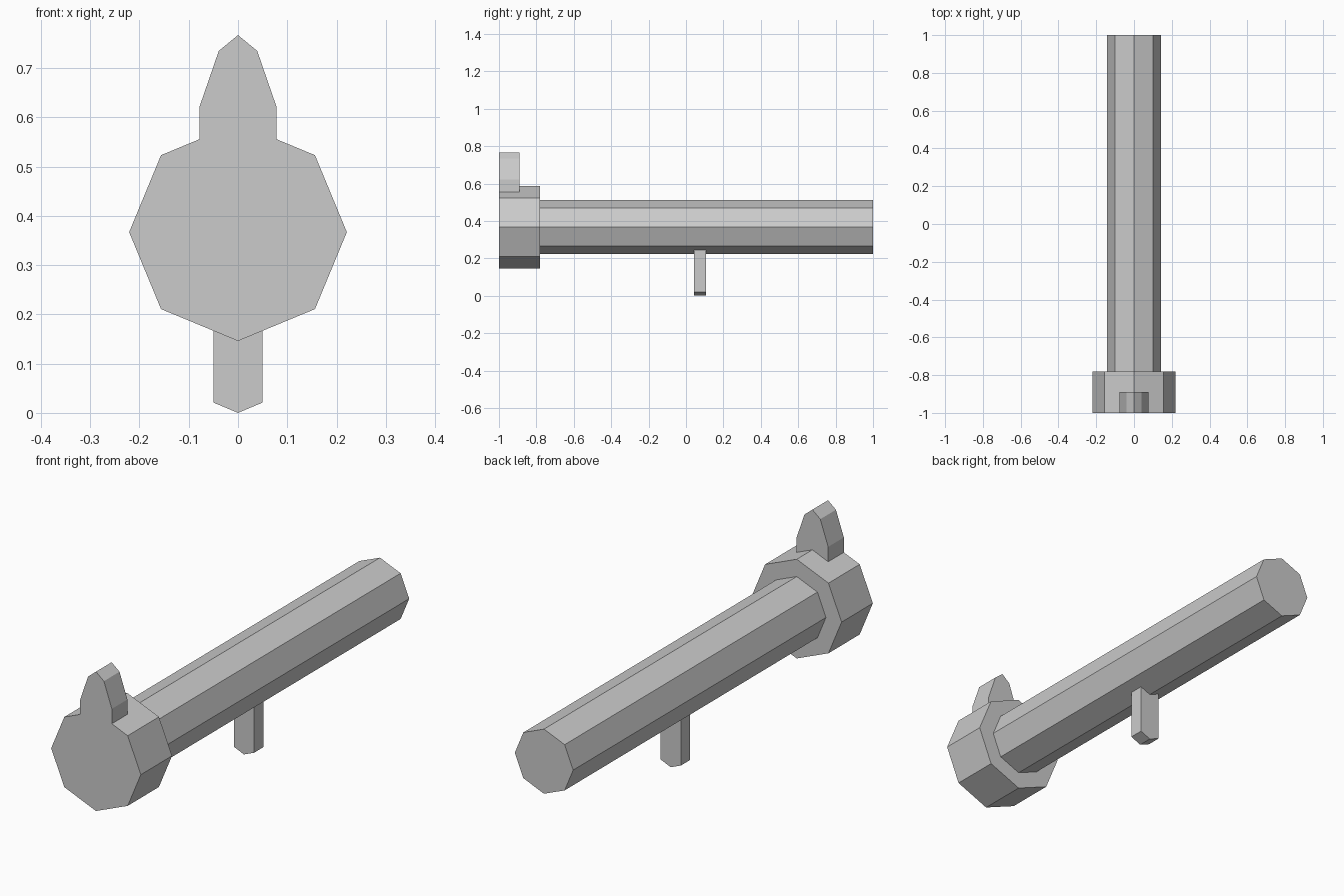
import bpy, bmesh, math

if "Cube" in bpy.data.objects:
    bpy.data.objects.remove(bpy.data.objects["Cube"])

CZ = 0.367            # height of the long axis
HEAD_R, SHAFT_R = 0.221, 0.144
SLOPE = math.tan(math.pi / 8)   # slope of the octagon sides beside the apex


def finish(name, bm):
    bmesh.ops.recalc_face_normals(bm, faces=bm.faces)
    me = bpy.data.meshes.new(name)
    bm.to_mesh(me)
    bm.free()
    ob = bpy.data.objects.new(name, me)
    bpy.context.collection.objects.link(ob)
    return ob


def loft(name, rings):
    """Skin a list of closed point rings and cap both ends."""
    bm = bmesh.new()
    loops = [[bm.verts.new(p) for p in ring] for ring in rings]
    n = len(loops[0])
    for a, b in zip(loops, loops[1:]):
        for i in range(n):
            j = (i + 1) % n
            bm.faces.new((a[i], a[j], b[j], b[i]))
    bm.faces.new(loops[0])
    bm.faces.new(loops[-1])
    return finish(name, bm)


def octagon(r, y):
    return [(r * math.cos(k * math.pi / 4), y, CZ + r * math.sin(k * math.pi / 4))
            for k in range(8)]


def mirrored_plate(name, half, y0, y1):
    """Half outline runs from one centre point to the other, mirrored in x."""
    outline = half + [(-x, z) for x, z in reversed(half[1:-1])]
    return loft(name, [[(x, y, z) for x, z in outline] for y in (y0, y1)])


# Octagonal shaft with the wider head at the front
loft("shaft_and_head", [octagon(HEAD_R, -1), octagon(HEAD_R, -0.78),
                        octagon(SHAFT_R, -0.78), octagon(SHAFT_R, 1)])

# Pointed fin sitting on the head
top = CZ + HEAD_R
mirrored_plate("top_fin", [(0, top), (0.078, top - 0.078 * SLOPE), (0.078, 0.622),
                           (0.039, 0.735), (0, 0.767)], -1, -0.89)

# Small peg under the shaft
low = CZ - SHAFT_R
mirrored_plate("bottom_peg", [(0, 0), (0.05, 0.021), (0.05, low + 0.05 * SLOPE),
                              (0, low)], 0.042, 0.107)
